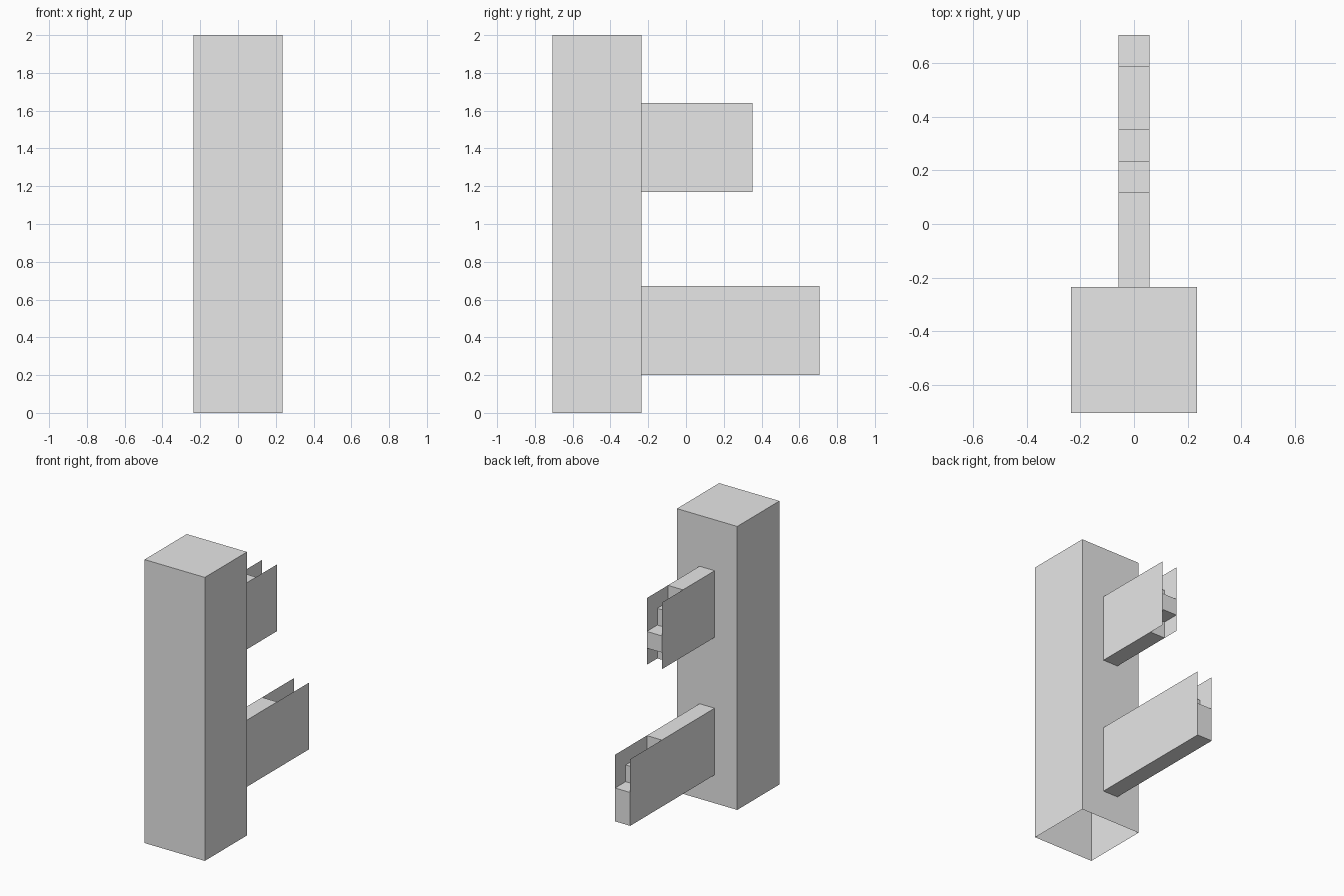
import bpy, bmesh

if "Cube" in bpy.data.objects:
    bpy.data.objects.remove(bpy.data.objects["Cube"])

U = 2 / 17                      # size of one grid step
BACK = -2 * U                   # rear wall of the post, where the arms start

grey = bpy.data.materials.new("plain grey")
grey.diffuse_color = (0.8, 0.8, 0.8, 1)
grey.use_nodes = True
grey.node_tree.nodes["Principled BSDF"].inputs["Base Color"].default_value = grey.diffuse_color


def finish(name, bm):
    mesh = bpy.data.meshes.new(name)
    bm.to_mesh(mesh)
    bm.free()
    mesh.materials.append(grey)
    obj = bpy.data.objects.new(name, mesh)
    bpy.context.collection.objects.link(obj)


def post():
    """Square hollow post with an open bottom."""
    bm = bmesh.new()
    bmesh.ops.create_cube(bm, size=1)
    for v in bm.verts:
        v.co = (v.co.x * 4 * U, v.co.y * 4 * U - 4 * U, (v.co.z + 0.5) * 2)
    bottom = [f for f in bm.faces if f.normal.z < -0.9]
    bmesh.ops.delete(bm, geom=bottom, context='FACES_ONLY')
    finish("post", bm)


def arm(name, length, z0, outline):
    """Stepped strip running between two thin full-height side plates."""
    bm = bmesh.new()

    def quad(points):
        bm.faces.new([bm.verts.new((x, BACK + y * U, z0 + z * U)) for x, y, z in points])

    w = U / 2
    # side plates
    rect = [(0, 0), (length, 0), (length, 4), (0, 4)]
    quad([(w, y, z) for y, z in rect])
    quad([(-w, y, z) for y, z in reversed(rect)])
    # stepped core, following the outline from the lower to the upper root
    for (ya, za), (yb, zb) in zip(outline, outline[1:]):
        quad([(w, ya, za), (-w, ya, za), (-w, yb, zb), (w, yb, zb)])
    finish(name, bm)


post()
arm("lower_arm", 8, 0.20,
    [(0, 0), (8, 0), (8, 2), (7, 2), (7, 3), (5, 3), (5, 4), (0, 4)])
arm("upper_arm", 5, 1.17,
    [(0, 0), (4, 0), (4, 1), (5, 1), (5, 2), (4, 2), (4, 3), (3, 3), (3, 4), (0, 4)])
